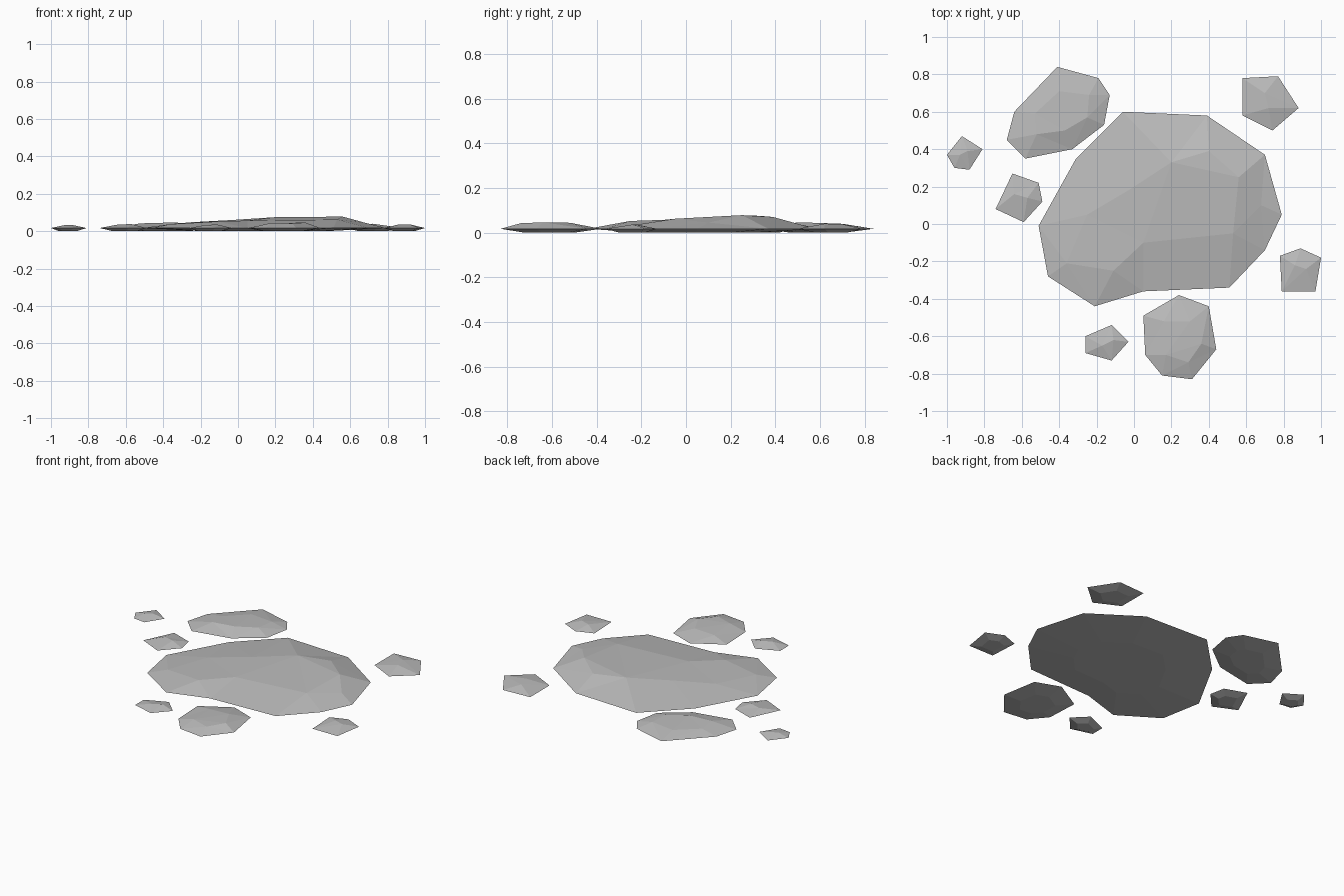
import bpy
import bmesh
from mathutils import Vector
from mathutils.geometry import delaunay_2d_cdt

default_cube = bpy.data.objects.get("Cube")
if default_cube:
    bpy.data.objects.remove(default_cube, do_unlink=True)

# Single stone material
stone_grey = bpy.data.materials.new("stone_grey")
stone_grey.use_nodes = True
grey = (0.5, 0.5, 0.5, 1.0)
stone_grey.diffuse_color = grey
bsdf = next(n for n in stone_grey.node_tree.nodes if n.type == "BSDF_PRINCIPLED")
bsdf.inputs["Base Color"].default_value = grey
bsdf.inputs["Roughness"].default_value = 0.9

RIM_HEIGHT = 0.017


def make_stone(name, outline, crest, belly=0.5):
    """Flat faceted stone: rim outline and crest in hundredths, crest heights in thousandths."""
    rim = [Vector((x / 100, y / 100)) for x, y in outline]
    peaks = [Vector((x / 100, y / 100)) for x, y, z in crest]
    heights = [RIM_HEIGHT] * len(rim) + [z / 1000 for x, y, z in crest]
    points = rim + peaks
    count = len(rim)

    bm = bmesh.new()
    verts = [bm.verts.new((p.x, p.y, z)) for p, z in zip(points, heights)]

    # Faceted upper surface, triangulated inside the rim
    result = delaunay_2d_cdt(points, [], [list(range(count))], 1, 1e-5)
    triangles, source = result[2], result[3]
    for tri in triangles:
        bm.faces.new([verts[source[i][0]] for i in tri])

    # Shallow underside resting on the ground
    centre = sum(rim, Vector((0, 0))) / count
    base = []
    for p in rim:
        q = centre.lerp(p, belly)
        base.append(bm.verts.new((q.x, q.y, 0)))
    for i in range(count):
        j = (i + 1) % count
        bm.faces.new((verts[i], verts[j], base[j], base[i]))
    bm.faces.new(base)

    bmesh.ops.recalc_face_normals(bm, faces=bm.faces)
    mesh = bpy.data.meshes.new(name)
    bm.to_mesh(mesh)
    bm.free()
    mesh.materials.append(stone_grey)
    stone = bpy.data.objects.new(name, mesh)
    bpy.context.scene.collection.objects.link(stone)
    return stone


# Large central slab with a raised ridge towards the back right
make_stone(
    "main_slab",
    [(-6, 60), (39, 58), (70, 37), (79, 5), (70, -14), (51, -34),
     (5, -36), (-21, -44), (-46, -28), (-51, -1), (-31, 35)],
    [(20, 33, 75), (40, 39, 70), (56, 25, 78), (53, -5, 62), (5, -10, 57),
     (-11, -25, 52), (-36, -21, 38), (-25, 5, 48), (-3, 18, 60), (68, 10, 45)],
)

# Two medium stones
make_stone(
    "back_stone",
    [(-41, 84), (-19, 78), (-13, 69), (-16, 53), (-33, 40),
     (-58, 35), (-68, 45), (-64, 60)],
    [(-40, 71, 38), (-24, 69, 40), (-25, 57, 44), (-37, 50, 46),
     (-52, 48, 42), (-53, 59, 36)],
)
make_stone(
    "front_stone",
    [(24, -38), (40, -44), (44, -67), (31, -83), (15, -81), (6, -70), (5, -49)],
    [(16, -52, 38), (30, -52, 44), (36, -64, 46), (29, -74, 42), (17, -70, 43)],
)

# Small pebbles around the slab
pebbles = {
    "far_right_side_pebble": (
        [(-92, 47), (-81, 40), (-88, 29), (-96, 30), (-100, 37)],
        [(-89, 39, 34), (-93, 37, 32)]),
    "right_side_pebble": (
        [(-65, 27), (-51, 22), (-49, 12), (-59, 1), (-74, 8)],
        [(-57, 14, 38), (-64, 16, 36)]),
    "back_left_pebble": (
        [(58, 78), (77, 79), (88, 62), (74, 50), (58, 58)],
        [(72, 62, 40), (70, 70, 38)]),
    "left_side_pebble": (
        [(78, -17), (89, -13), (100, -18), (97, -36), (79, -36)],
        [(86, -22, 36), (92, -24, 36)]),
    "front_pebble": (
        [(-12, -54), (-3, -63), (-12, -73), (-26, -69), (-26, -60)],
        [(-11, -62, 35), (-17, -65, 34)]),
}
for pebble_name, (outline, crest) in pebbles.items():
    make_stone(pebble_name, outline, crest)
